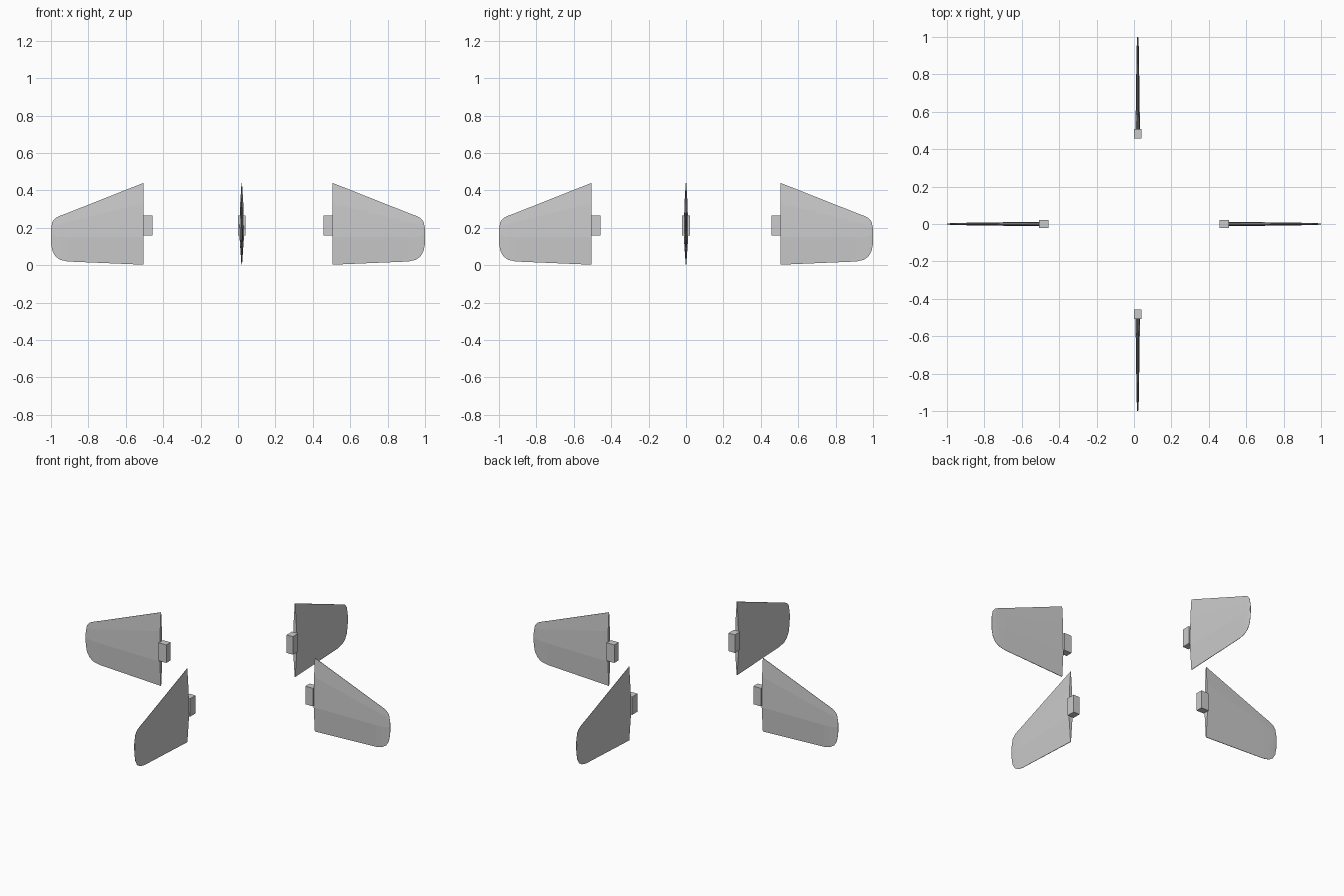
import bpy, bmesh
from math import pi
from mathutils import Matrix

if "Cube" in bpy.data.objects:
    bpy.data.objects.remove(bpy.data.objects["Cube"])

# Spanwise stations: distance from axis, lower edge z, upper edge z, half thickness
STATIONS = [
    (0.506, 0.003, 0.440, 0.012),
    (0.910, 0.020, 0.280, 0.0065),
    (0.950, 0.029, 0.265, 0.0055),
    (0.975, 0.046, 0.253, 0.0045),
    (0.992, 0.075, 0.233, 0.0035),
    (1.000, 0.115, 0.195, 0.0025),
]


def section(bm, r, lo, hi, half):
    """Thin faceted aerofoil loop across the fin at distance r."""
    t = (r - 0.506) / 0.494
    chord = [(0, 0.15), (0.34 + 0.2 * t, 1.0), (0.75 + 0.08 * t, 0.7), (1, 0.12)]
    side = [(lo + f * (hi - lo), k * half) for f, k in chord]
    loop = side + [(z, -y) for z, y in reversed(side)]
    return [bm.verts.new((r, y, z)) for z, y in loop]


def finish(bm, name, matrix):
    bmesh.ops.recalc_face_normals(bm, faces=bm.faces)
    bm.transform(matrix)
    mesh = bpy.data.meshes.new(name)
    bm.to_mesh(mesh)
    bm.free()
    bpy.context.collection.objects.link(bpy.data.objects.new(name, mesh))


def add_fin(name, matrix):
    bm = bmesh.new()
    loops = [section(bm, *s) for s in STATIONS]
    for a, b in zip(loops, loops[1:]):
        for i in range(len(a)):
            j = (i + 1) % len(a)
            bm.faces.new((a[i], a[j], b[j], b[i]))
    bm.faces.new(loops[0])
    bm.faces.new(loops[-1])
    finish(bm, name, matrix)


def add_tab(name, matrix):
    bm = bmesh.new()
    place = Matrix.Translation((0.482, 0, 0.213)) @ Matrix.Diagonal((0.05, 0.041, 0.107, 1))
    bmesh.ops.create_cube(bm, size=1, matrix=place)
    finish(bm, name, matrix)


# Four fins with mounting tabs; the front and back pair sits slightly off-centre
for i, label in enumerate(("right", "back", "left", "front")):
    shift = 0.02 if i % 2 else 0
    m = Matrix.Translation((shift, 0, 0)) @ Matrix.Rotation(i * pi / 2, 4, 'Z')
    add_fin("fin_" + label, m)
    add_tab("mounting_tab_" + label, m)
